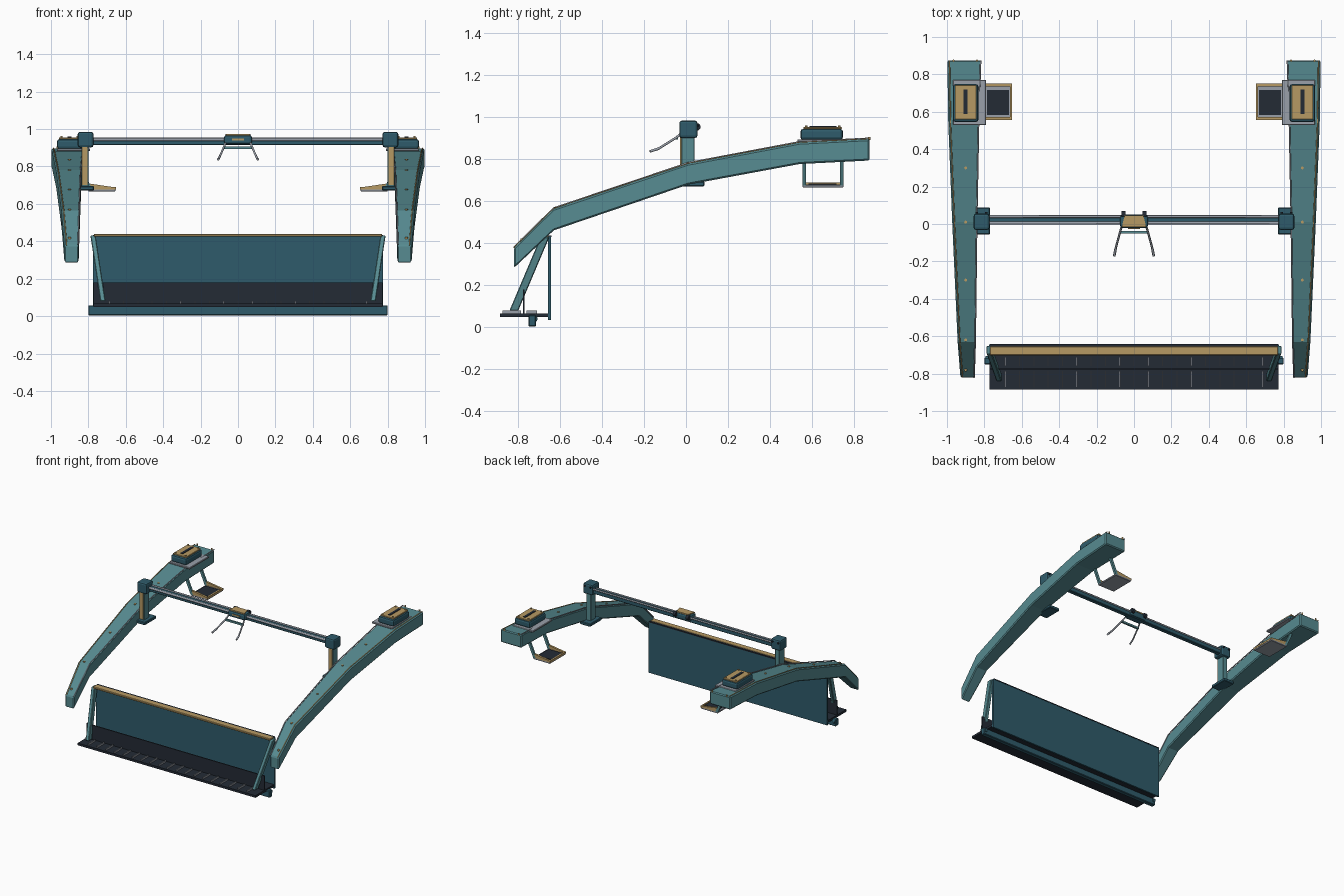
import bpy, bmesh, math
from mathutils import Vector

if "Cube" in bpy.data.objects:
    bpy.data.objects.remove(bpy.data.objects["Cube"])


def colour(name, rgb):
    m = bpy.data.materials.new(name)
    m.diffuse_color = (*rgb, 1)
    m.use_nodes = True
    m.node_tree.nodes["Principled BSDF"].inputs["Base Color"].default_value = m.diffuse_color
    return m


TEAL = colour("teal", (0.095, 0.26, 0.285))
DEEP = colour("deep teal", (0.028, 0.105, 0.145))
TAN = colour("tan", (0.47, 0.32, 0.125))
GREY = colour("grey", (0.32, 0.35, 0.40))
DARK = colour("charcoal", (0.017, 0.024, 0.036))


def finish(name, bm, mat, bevel=0.0, segments=1):
    bmesh.ops.recalc_face_normals(bm, faces=bm.faces)
    me = bpy.data.meshes.new(name)
    bm.to_mesh(me)
    bm.free()
    ob = bpy.data.objects.new(name, me)
    bpy.context.collection.objects.link(ob)
    me.materials.append(mat)
    if bevel:
        b = ob.modifiers.new("bevel", 'BEVEL')
        b.width, b.segments, b.limit_method = bevel, segments, 'ANGLE'
    return ob


def box(name, x, y, z, mat, bevel=0.0, segments=1):
    """Box from (min, max) pairs; order of each pair is free."""
    bm = bmesh.new()
    bmesh.ops.create_cube(bm, size=1)
    for v in bm.verts:
        v.co = Vector([(a + b) / 2 + c * abs(b - a) for (a, b), c in zip((x, y, z), v.co)])
    return finish(name, bm, mat, bevel, segments)


def loft(name, rings, mat, bevel=0.0):
    """Skin a row of equal closed sections and cap both ends."""
    bm = bmesh.new()
    vs = [[bm.verts.new(p) for p in r] for r in rings]
    n = len(vs[0])
    for a, b in zip(vs, vs[1:]):
        for i in range(n):
            bm.faces.new((a[i], a[(i + 1) % n], b[(i + 1) % n], b[i]))
    bm.faces.new(vs[0])
    bm.faces.new(vs[-1])
    return finish(name, bm, mat, bevel)


def beam(name, a, b, wx, wy, mat, bevel=0.0):
    """Slanted bar with a rectangular section lying in x and y."""
    q = ((-1, -1), (1, -1), (1, 1), (-1, 1))
    return loft(name, [[(p[0] + i * wx / 2, p[1] + j * wy / 2, p[2]) for i, j in q]
                       for p in (a, b)], mat, bevel)


def tube(name, pts, r, mat):
    cu = bpy.data.curves.new(name, 'CURVE')
    cu.dimensions, cu.bevel_depth, cu.bevel_resolution = '3D', r, 1
    cu.use_fill_caps = True
    sp = cu.splines.new('POLY')
    sp.points.add(len(pts) - 1)
    for p, co in zip(sp.points, pts):
        p.co = (*co, 1)
    ob = bpy.data.objects.new(name, cu)
    bpy.context.collection.objects.link(ob)
    cu.materials.append(mat)
    return ob


def disc(name, c, r, h, mat, axis='Z'):
    bm = bmesh.new()
    bmesh.ops.create_cone(bm, cap_ends=True, segments=12, radius1=r, radius2=r, depth=h)
    for v in bm.verts:
        if axis == 'X':
            v.co = Vector((v.co.z, v.co.y, v.co.x))
        if axis == 'Y':
            v.co = Vector((v.co.x, v.co.z, v.co.y))
        v.co += Vector(c)
    return finish(name, bm, mat)


# Arm stations: y, top z, bottom z, outer x, inner x
ARM = [(-0.82, 0.378, 0.283, 0.928, 0.852), (-0.63, 0.565, 0.462, 0.943, 0.846),
       (0.01, 0.78, 0.68, 0.972, 0.838), (0.54, 0.88, 0.778, 0.993, 0.828),
       (0.875, 0.897, 0.795, 0.998, 0.817)]


def arm_top(y):
    for a, b in zip(ARM, ARM[1:]):
        if y <= b[0]:
            t = (y - a[0]) / (b[0] - a[0])
            return a[1] + t * (b[1] - a[1])
    return ARM[-1][1]


for s, side in ((-1, "left"), (1, "right")):
    def sx(a, b):
        return (s * a, s * b)

    # curved side arm with edge trims and screws
    loft(side + "_arm", [[(s * o, y, t), (s * i, y, t), (s * i, y, b), (s * o, y, b)]
                         for y, t, b, o, i in ARM], TEAL, 0.007)
    tube(side + "_outer_trim", [(s * (o - 0.012), y, t + 0.001) for y, t, b, o, i in ARM], 0.003, TAN)
    tube(side + "_inner_rail", [(s * (i + 0.003), y, t + 0.004) for y, t, b, o, i in ARM], 0.004, GREY)
    for y in (-0.78, -0.62, -0.3, 0.01, 0.3):
        disc(side + "_arm_screw", (s * 0.9, y, arm_top(y)), 0.008, 0.01, TAN)
    for x in (0.84, 0.965):
        disc(side + "_end_stud", (s * x, 0.873, 0.899), 0.006, 0.014, TAN)

    # rear housing on a mounting plate
    box(side + "_mount_plate", sx(0.79, 0.968), (0.53, 0.77), (0.882, 0.896), GREY, 0.003)
    box(side + "_housing", sx(0.832, 0.968), (0.545, 0.748), (0.893, 0.946), DEEP, 0.014, 2)
    box(side + "_housing_lid", sx(0.842, 0.958), (0.56, 0.742), (0.945, 0.955), TAN, 0.002)
    box(side + "_lid_slot", sx(0.891, 0.911), (0.588, 0.718), (0.954, 0.959), DARK)
    for x in (0.857, 0.943):
        for y in (0.572, 0.73):
            disc(side + "_lid_stud", (s * x, y, 0.958), 0.006, 0.008, TAN)

    # hanging step below the housing
    box(side + "_step", sx(0.655, 0.80), (0.555, 0.75), (0.666, 0.68), GREY, 0.003)
    box(side + "_step_pad", sx(0.667, 0.785), (0.583, 0.717), (0.68, 0.686), DARK)
    for y in (0.563, 0.742):
        beam(side + "_step_leg", (s * 0.79, y, 0.675), (s * 0.845, y, 0.80), 0.022, 0.016, TEAL)
        loft(side + "_step_edge", [[(s * x, y + d, z) for d, z in
                                    ((-0.008, 0.676), (0.008, 0.676), (0.008, h), (-0.008, h))]
                                   for x, h in ((0.655, 0.688), (0.79, 0.708))], TAN)
    box(side + "_step_lip", sx(0.653, 0.664), (0.555, 0.75), (0.676, 0.69), TAN)

    # gantry post with front plate, foot and head block
    box(side + "_post", sx(0.80, 0.838), (-0.022, 0.04), (0.685, 0.92), TEAL, 0.003)
    box(side + "_post_plate", sx(0.804, 0.834), (-0.028, -0.021), (0.70, 0.905), TAN)
    box(side + "_post_foot", sx(0.77, 0.86), (-0.055, 0.088), (0.672, 0.695), DEEP, 0.004)
    box(side + "_head_block", sx(0.773, 0.857), (-0.032, 0.055), (0.902, 0.985), DEEP, 0.012, 2)
    for x in (0.79, 0.84):
        disc(side + "_head_bolt", (s * x, 0.057, 0.965), 0.007, 0.012, DARK, 'Y')

    # carriage handle, grip and roller
    tube(side + "_handle", [(s * 0.068, -0.02, 0.925), (s * 0.075, -0.045, 0.905),
                            (s * 0.098, -0.13, 0.852), (s * 0.102, -0.145, 0.845)], 0.006, GREY)
    tube(side + "_grip", [(s * 0.098, -0.13, 0.852), (s * 0.106, -0.172, 0.838)], 0.007, GREY)
    disc(side + "_roller", (s * 0.056, 0.052, 0.955), 0.018, 0.022, DARK, 'X')

    # brace between blade top and floor
    beam(side + "_brace", (s * 0.722, -0.82, 0.08), (s * 0.775, -0.672, 0.43), 0.028, 0.042, TEAL, 0.004)
    disc(side + "_pivot", (s * 0.785, -0.725, 0.04), 0.018, 0.02, DEEP, 'X')

# cross rail: lower beam with pale guides
box("cross_beam", (-0.78, 0.78), (0.008, 0.042), (0.914, 0.948), DEEP, 0.004)
tube("front_guide", [(-0.78, 0.006, 0.944), (0.78, 0.006, 0.944)], 0.009, GREY)
tube("rear_guide", [(-0.78, 0.04, 0.95), (0.78, 0.04, 0.95)], 0.007, GREY)

# sliding carriage
box("carriage", (-0.075, 0.075), (-0.022, 0.05), (0.918, 0.968), DEEP, 0.014, 2)
loft("carriage_lid", [[(-0.065, -0.016, z), (0.065, -0.016, z), (0.05, 0.046, z), (-0.05, 0.046, z)]
                      for z in (0.966, 0.975)], TAN)
box("carriage_stripe", (-0.033, 0.033), (-0.026, -0.02), (0.939, 0.949), TAN)
box("handle_crossbar", (-0.078, 0.078), (-0.052, -0.038), (0.894, 0.908), TEAL)

# rear wall of the front tray with tan cap
box("blade", (-0.775, 0.775), (-0.657, -0.643), (0.035, 0.433), DEEP)
box("blade_cap", (-0.77, 0.77), (-0.702, -0.655), (0.425, 0.44), TAN, 0.003)
box("blade_cap_edge", (-0.77, 0.77), (-0.656, -0.641), (0.431, 0.438), DARK)

# floor, upright strip and support bar
box("tray_floor", (-0.772, 0.772), (-0.886, -0.645), (0.05, 0.067), DARK)
box("tray_upright", (-0.772, 0.772), (-0.777, -0.769), (0.06, 0.18), DARK)
box("support_bar", (-0.80, 0.80), (-0.75, -0.715), (0.004, 0.058), DEEP, 0.004)

# row of floor ribs
for k in range(19):
    x = (k - 9) * 0.0765
    for y0, y1 in ((-0.875, -0.785), (-0.76, -0.71)):
        box("floor_rib", (x - 0.003, x + 0.003), (y0, y1), (0.066, 0.08), GREY)
